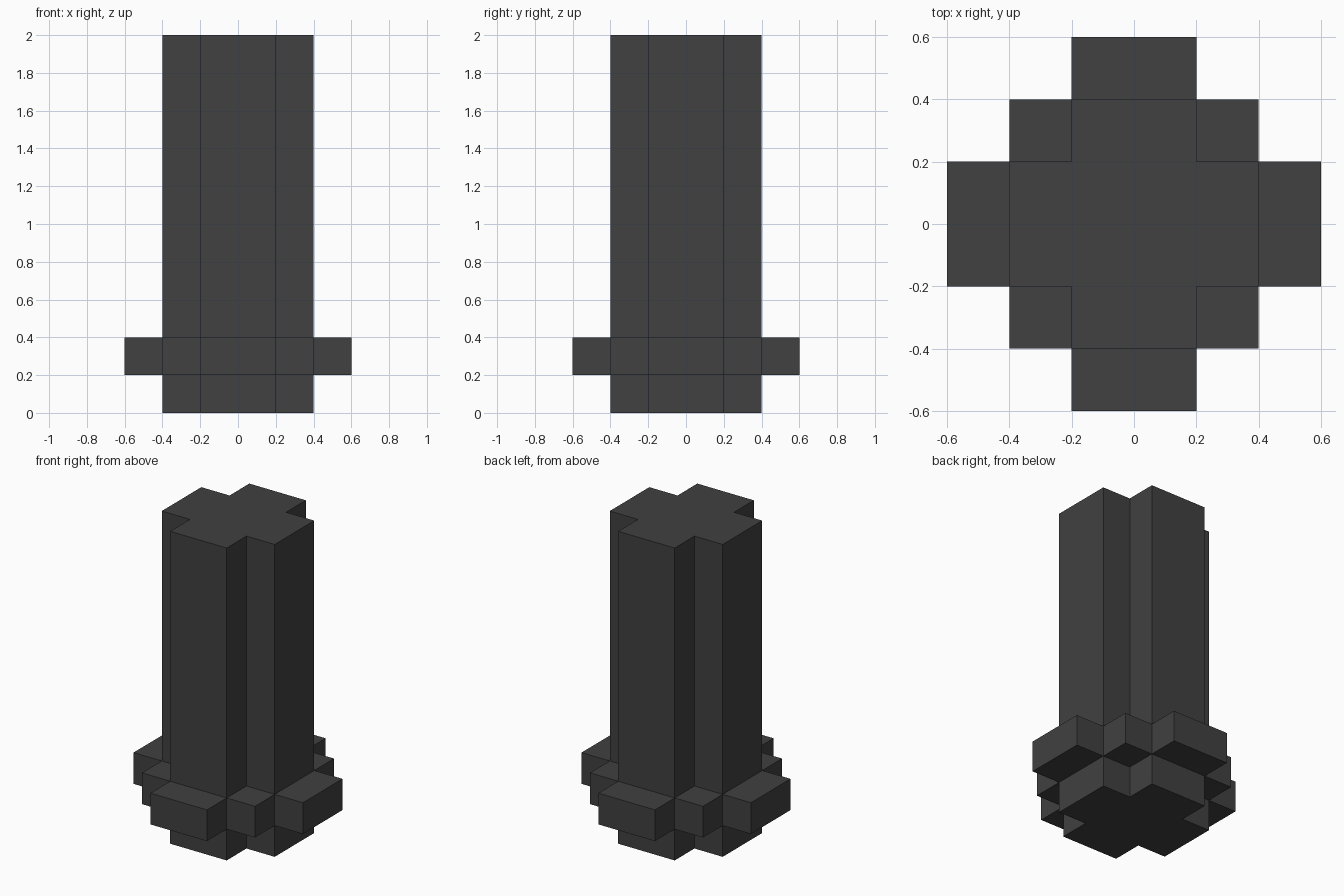
import bpy
import bmesh
from mathutils import Matrix
import math

cube = bpy.data.objects.get("Cube")
if cube:
    bpy.data.objects.remove(cube, do_unlink=True)

# Single dark grey material
COLOUR = (0.052, 0.052, 0.052, 1.0)
dark_grey = bpy.data.materials.new("dark_grey")
dark_grey.use_nodes = True
dark_grey.diffuse_color = COLOUR
dark_grey.node_tree.nodes["Principled BSDF"].inputs["Base Color"].default_value = COLOUR


def stepped_prism(name, quarter, z0, z1):
    """Repeat a quarter outline around z, then extrude it from z0 to z1."""
    bm = bmesh.new()
    verts = []
    for i in range(4):
        turn = Matrix.Rotation(i * math.pi / 2, 3, 'Z')
        verts += [bm.verts.new(turn @ Matrix.Identity(3) @ bm_point(x, y, z0))
                  for x, y in quarter]
    base = bm.faces.new(verts)
    top = bmesh.ops.extrude_face_region(bm, geom=[base], use_keep_orig=True)["geom"]
    bmesh.ops.translate(bm, vec=(0, 0, z1 - z0),
                        verts=[g for g in top if isinstance(g, bmesh.types.BMVert)])
    bmesh.ops.recalc_face_normals(bm, faces=bm.faces)
    mesh = bpy.data.meshes.new(name)
    bm.to_mesh(mesh)
    bm.free()
    mesh.materials.append(dark_grey)
    obj = bpy.data.objects.new(name, mesh)
    bpy.context.collection.objects.link(obj)
    return obj


def bm_point(x, y, z):
    return Matrix.Translation((x, y, z)).to_translation()


# Tall shaft with a plus-shaped section
stepped_prism("shaft", [(0.4, -0.2), (0.4, 0.2), (0.2, 0.2)], 0.0, 2.0)

# Stepped collar near the foot: four wide tabs and four corner blocks
stepped_prism("collar", [(0.6, -0.2), (0.6, 0.2), (0.4, 0.2), (0.4, 0.4), (0.2, 0.4)],
              0.2, 0.4)
